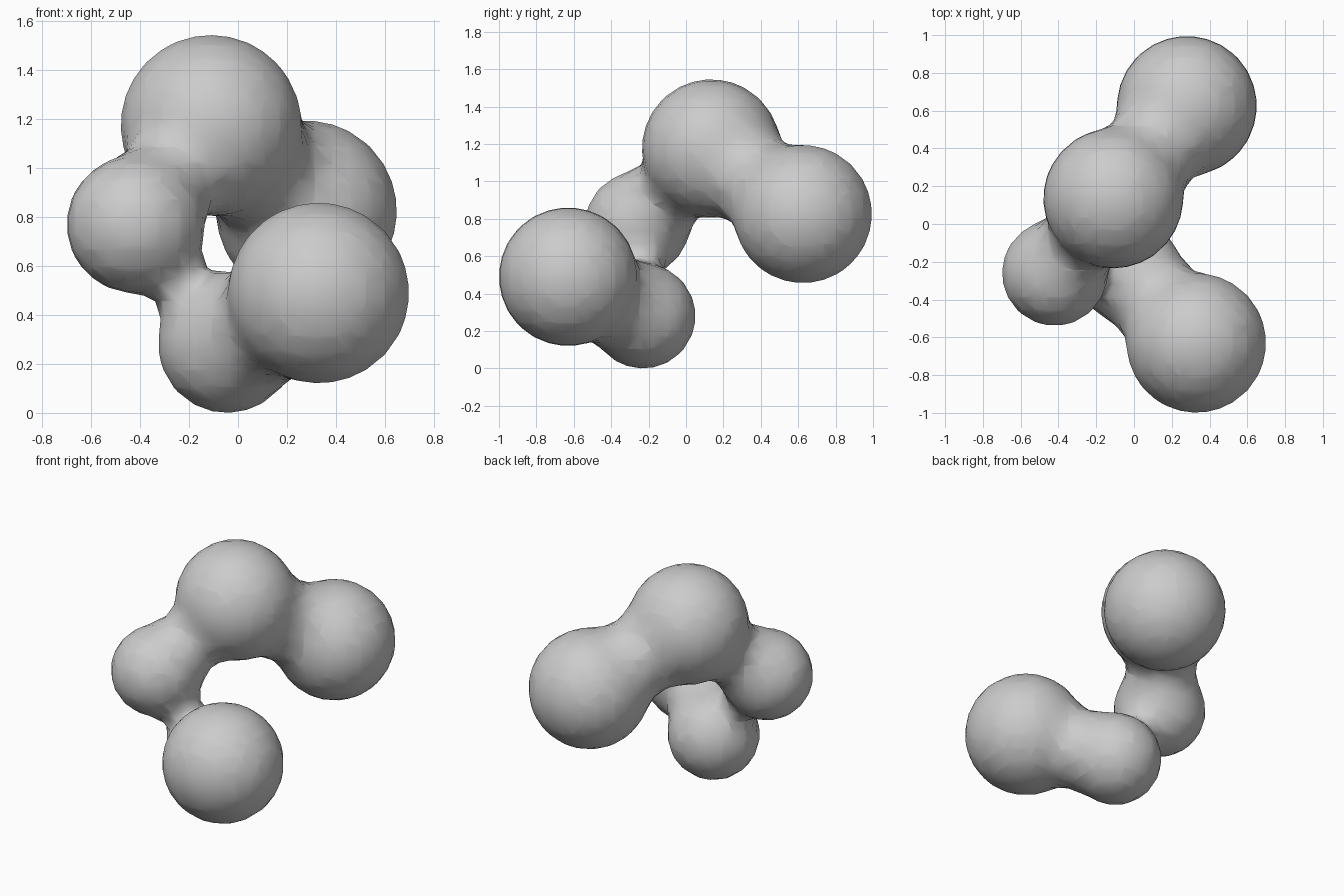
import bpy

if "Cube" in bpy.data.objects:
    bpy.data.objects.remove(bpy.data.objects["Cube"])

# Chain of blended balls: (x, y, z, visible radius)
BALLS = [
    (0.28, 0.625, 0.825, 0.37),    # back ball
    (-0.11, 0.135, 1.175, 0.37),   # top ball
    (-0.42, -0.26, 0.77, 0.28),    # left ball
    (-0.045, -0.23, 0.28, 0.28),   # bottom ball
    (0.33, -0.63, 0.49, 0.37),     # front ball
]
VISIBLE_FRACTION = 0.575  # surface radius / influence radius

# Metaball field
meta = bpy.data.metaballs.new("ball_field")
meta.resolution = meta.render_resolution = 0.07
meta.threshold = 0.6
field = bpy.data.objects.new("ball_field", meta)
bpy.context.collection.objects.link(field)
for x, y, z, r in BALLS:
    e = meta.elements.new(type='BALL')
    e.co = (x, y, z)
    e.radius = r / VISIBLE_FRACTION
    e.stiffness = 2.0

# Bake the blended surface to a smooth mesh
bpy.context.view_layer.update()
dg = bpy.context.evaluated_depsgraph_get()
mesh = bpy.data.meshes.new_from_object(field.evaluated_get(dg))
blob = bpy.data.objects.new("ball_chain", mesh)
bpy.context.collection.objects.link(blob)
bpy.data.objects.remove(field)
for p in mesh.polygons:
    p.use_smooth = True
print(len(mesh.polygons), [(round(min(v.co[i] for v in mesh.vertices), 3),
                            round(max(v.co[i] for v in mesh.vertices), 3)) for i in range(3)])
